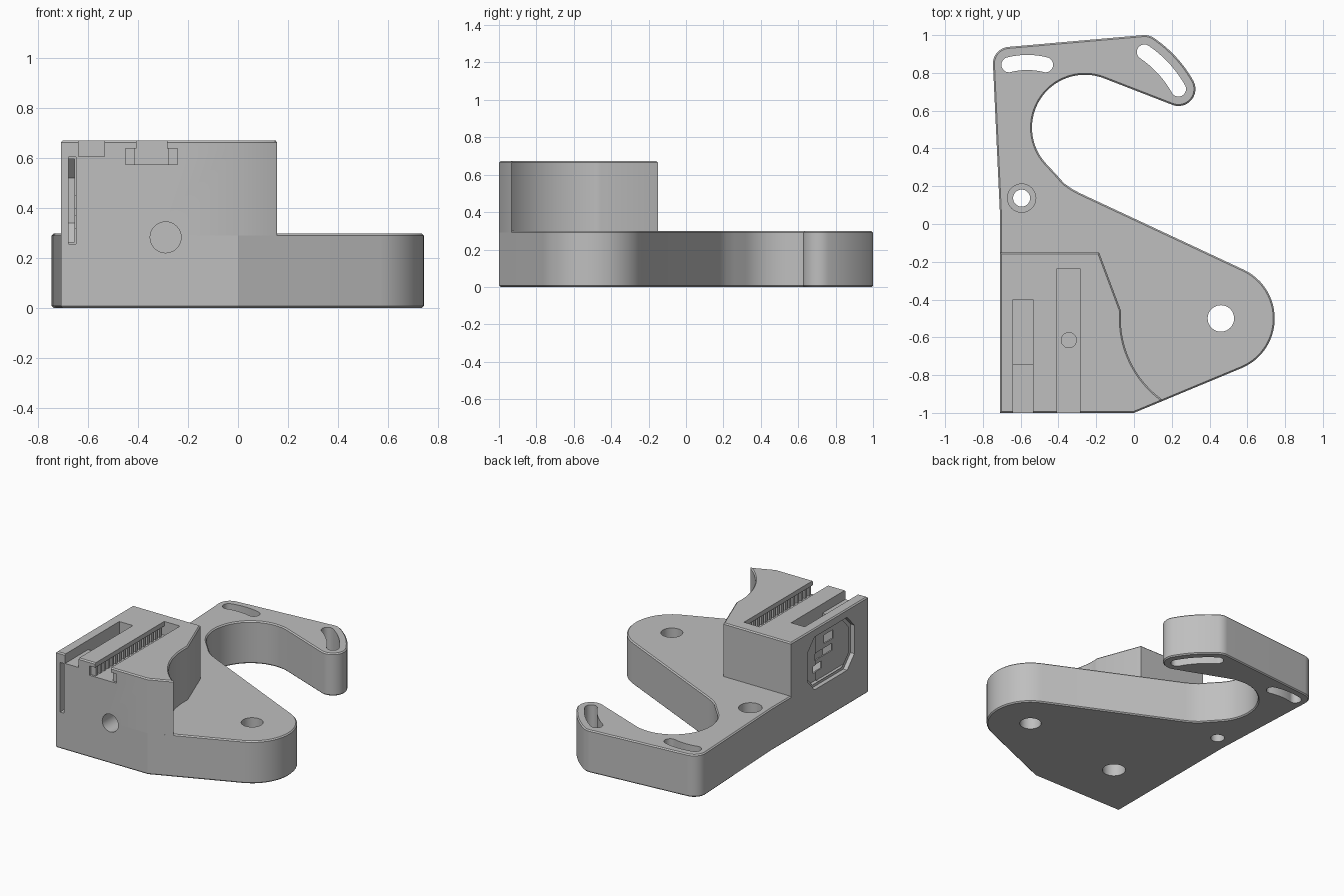
import bpy, bmesh
from math import sin, cos, radians
from mathutils import Vector

if "Cube" in bpy.data.objects:
    bpy.data.objects.remove(bpy.data.objects["Cube"], do_unlink=True)

grey = bpy.data.materials.new("plain grey")
grey.use_nodes = True
grey.diffuse_color = (0.52, 0.52, 0.52, 1)
grey.node_tree.nodes["Principled BSDF"].inputs["Base Color"].default_value = (0.52, 0.52, 0.52, 1)


def arc(c, r, a0, a1, n=24):
    """Points on a circle arc, angles in degrees."""
    steps = [radians(a0 + (a1 - a0) * i / n) for i in range(n + 1)]
    return [(c[0] + r * cos(a), c[1] + r * sin(a)) for a in steps]


def clean(points):
    out = []
    for p in map(Vector, points):
        if not out or (p - out[-1]).length > 1e-4:
            out.append(p)
    if (out[0] - out[-1]).length < 1e-4:
        out.pop()
    return out


def inset(points, d):
    """Mitred inward offset of a counter-clockwise outline."""
    out = []
    for i, p in enumerate(points):
        e0 = (p - points[i - 1]).normalized()
        e1 = (points[(i + 1) % len(points)] - p).normalized()
        n0, n1 = Vector((-e0.y, e0.x)), Vector((-e1.y, e1.x))
        out.append(p + (n0 + n1) * d / (1 + n0.dot(n1)))
    return out


def prism(name, points, lo, hi, chamfer=0, axis="Z"):
    """Extrude an outline along an axis, with optional chamfered rims."""
    place = {"X": lambda p, w: (w, p.x, p.y),
             "Y": lambda p, w: (p.x, w, p.y),
             "Z": lambda p, w: (p.x, p.y, w)}[axis]
    pts = clean(points)
    rings = [(pts, lo), (pts, hi)]
    if chamfer:
        small = inset(pts, chamfer)
        rings = [(small, lo), (pts, lo + chamfer), (pts, hi - chamfer), (small, hi)]
    bm = bmesh.new()
    loops = [[bm.verts.new(place(p, w)) for p in ring] for ring, w in rings]
    for a, b in zip(loops, loops[1:]):
        for i in range(len(a)):
            j = (i + 1) % len(a)
            bm.faces.new((a[i], a[j], b[j], b[i]))
    bm.faces.new(loops[0][::-1])
    bm.faces.new(loops[-1])
    bmesh.ops.recalc_face_normals(bm, faces=bm.faces)
    mesh = bpy.data.meshes.new(name)
    bm.to_mesh(mesh)
    bm.free()
    mesh.materials.append(grey)
    ob = bpy.data.objects.new(name, mesh)
    bpy.context.collection.objects.link(ob)
    return ob


def box(name, x0, x1, y0, y1, z0, z1):
    return prism(name, [(x0, y0), (x1, y0), (x1, y1), (x0, y1)], z0, z1)


def drill(name, c, r, lo, hi, axis="Z"):
    return prism(name, arc(c, r, 0, 360, 48), lo, hi, axis=axis)


def curved_slot(name, c, radius, a0, a1, r):
    """Cutter for a slot that follows an arc."""
    first, last = arc(c, radius, a0, a1, 1)
    outline = (arc(c, radius + r, a0, a1) + arc(last, r, a1, a1 + 180)
               + arc(c, radius - r, a1, a0) + arc(first, r, a0 + 180, a0 + 360))
    return prism(name, outline, -0.1, 0.5)


def combine(target, tool, operation):
    """Apply a boolean and discard the tool."""
    bpy.context.view_layer.objects.active = target
    mod = target.modifiers.new(operation, "BOOLEAN")
    mod.operation, mod.solver, mod.object = operation, "EXACT", tool
    bpy.ops.object.modifier_apply(modifier=mod.name)
    bpy.data.objects.remove(tool, do_unlink=True)


# Base plate with rounded pivot lobe and hooked arm
PIVOT, HOOK, SWEEP = (0.46, -0.5), (-0.26, 0.51), (-0.27, 0.43)
TIP, CROWN = arc(SWEEP, 0.58, 29.4, 55.9, 1)
outline = [(-0.71, -1), (0, -1)]
outline += arc(PIVOT, 0.285, -67.41, 65)
outline += [(-0.29, 0.165), (-0.33, 0.187), (-0.37, 0.215), (-0.41, 0.26)]
outline += arc(HOOK, 0.28, 223, 68, 48)
outline += arc(TIP, 0.09, -112, 29.4)
outline += arc(SWEEP, 0.67, 29.4, 55.9)
outline += arc(CROWN, 0.09, 55.9, 95)
outline += arc((-0.657, 0.848), 0.09, 95, 178)
outline += [(-0.71, 0.06)]
body = prism("bracket_body", outline, 0, 0.298, 0.008)

# Raised block, scooped around the pivot
block_outline = [(-0.71, -1), (0, -1), (0.155, -0.9355)]
block_outline += arc(PIVOT, 0.53, 235, 175.7, 32)
block_outline += [(-0.185, -0.15), (-0.71, -0.15)]
combine(body, prism("raised_block", block_outline, 0, 0.672, 0.008), "UNION")

# Outline of the octagonal recess in the side wall
def octagon(k):
    corners = [(0.26, 0.1), (0.18, 0.185), (-0.18, 0.185), (-0.26, 0.1)]
    corners += [(-y, -z) for y, z in corners]
    return [(-0.59 + k * y, 0.43 + k * z) for y, z in corners]

cutters = [
    # Round holes
    drill("pivot_hole", PIVOT, 0.07, -0.1, 0.5),
    drill("screw_hole", (-0.595, 0.137), 0.045, -0.1, 0.5),
    drill("screw_counterbore", (-0.595, 0.137), 0.075, 0.2, 0.5),
    drill("block_hole", (-0.345, -0.615), 0.04, -0.1, 0.8),
    drill("block_counterbore", (-0.345, -0.615), 0.075, -0.1, 0.14),
    drill("front_hole", (-0.29, 0.283), 0.062, -1.1, -0.72, "Y"),
    # Curved slots in the arm
    curved_slot("tip_slot", SWEEP, 0.58, 29.4, 55.9, 0.04),
    curved_slot("corner_slot", (-0.565, 0.455), 0.4, 76, 104, 0.04),
    # T-shaped rail channel
    box("rail_opening", -0.407, -0.285, -1.1, -0.235, 0.585, 0.8),
    box("rail_undercut", -0.45, -0.242, -1.1, -0.235, 0.575, 0.64),
    # Stepped top pocket and thin card slot
    box("pocket_entry", -0.64, -0.535, -1.1, -0.4, 0.607, 0.8),
    box("pocket_well", -0.64, -0.535, -0.745, -0.4, 0.3, 0.7),
    box("card_slot", -0.68, -0.65, -1.1, -0.5, 0.256, 0.604),
    # Octagonal recess with openings
    prism("octagon_rim", octagon(1), -0.9, -0.68, axis="X"),
    prism("octagon_floor", octagon(0.9), -0.9, -0.655, axis="X"),
    box("upper_opening", -0.7, -0.6, -0.7, -0.6, 0.48, 0.54),
    box("middle_opening", -0.7, -0.6, -0.69, -0.49, 0.4, 0.45),
    box("lower_opening", -0.7, -0.6, -0.57, -0.47, 0.32, 0.37),
]
for cutter in cutters:
    combine(body, cutter, "DIFFERENCE")

# Teeth along both sides of the rail channel
for side, x0, x1 in (("right", -0.455, -0.412), ("left", -0.28, -0.237)):
    for i in range(17):
        y = -0.985 + i * 0.044
        box(f"{side}_rail_tooth_{i + 1}", x0, x1, y, y + 0.022, 0.57, 0.645)

# Smooth the curved walls, keep the edges crisp
bpy.ops.object.select_all(action="DESELECT")
body.select_set(True)
bpy.context.view_layer.objects.active = body
bpy.ops.object.shade_smooth_by_angle(angle=radians(25))
